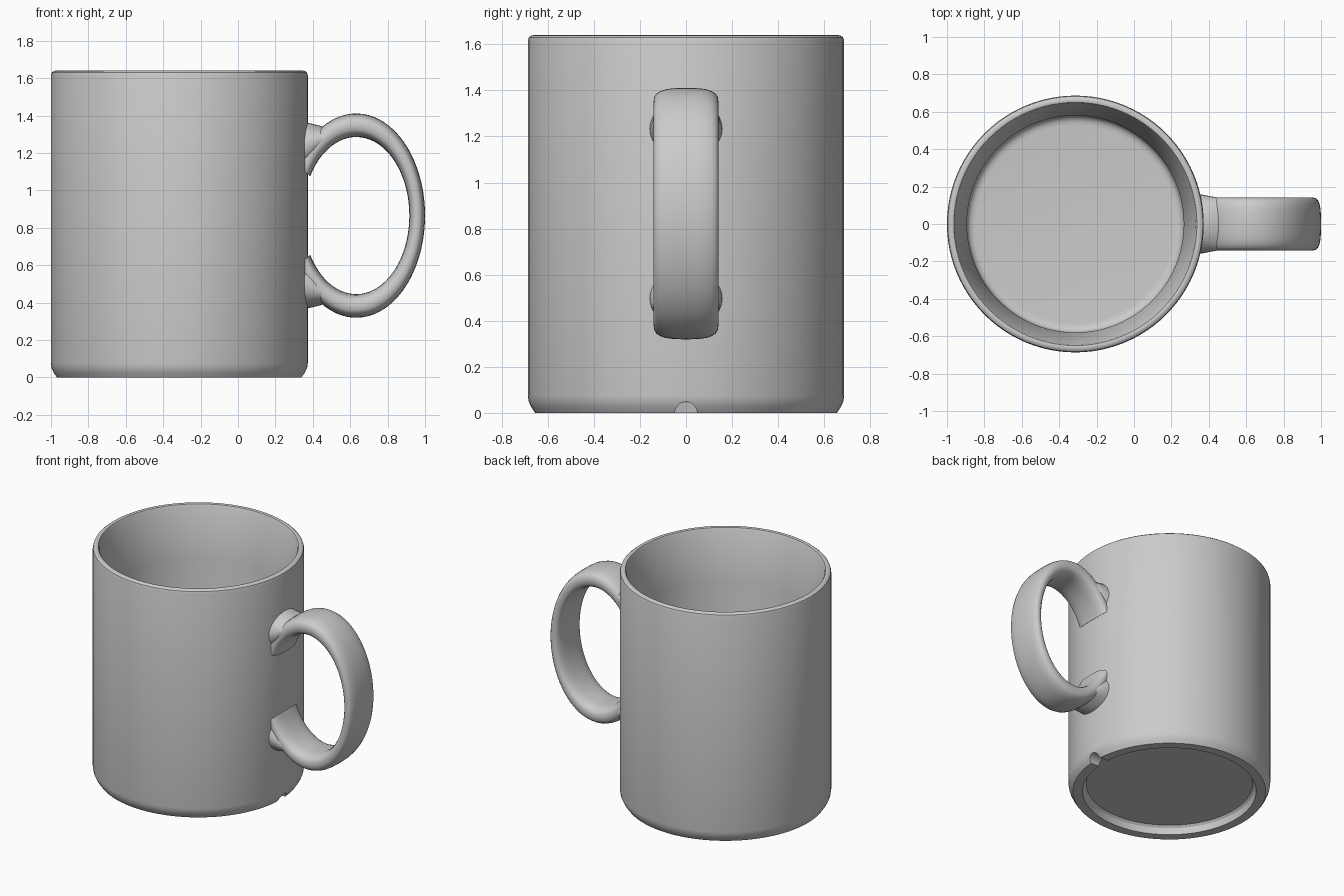
import bpy, bmesh
from math import cos, sin, pi, radians
from mathutils import Vector

if "Cube" in bpy.data.objects:
    bpy.data.objects.remove(bpy.data.objects["Cube"])

CX, SEG = -0.3135, 96          # mug axis and roundness


def finish(name, bm, angle=30):
    bmesh.ops.recalc_face_normals(bm, faces=bm.faces)
    me = bpy.data.meshes.new(name)
    bm.to_mesh(me)
    bm.free()
    ob = bpy.data.objects.new(name, me)
    bpy.context.collection.objects.link(ob)
    bpy.ops.object.select_all(action='DESELECT')
    ob.select_set(True)
    bpy.context.view_layer.objects.active = ob
    if angle:
        bpy.ops.object.shade_smooth_by_angle(angle=radians(angle))
    return ob


def loft(rings, closed=False):
    """Skin a list of equal-length point rings; cap the ends when open."""
    bm = bmesh.new()
    vr = [[bm.verts.new(p) for p in r] for r in rings]
    n = len(vr[0])
    for i in range(len(vr) if closed else len(vr) - 1):
        a, b = vr[i], vr[(i + 1) % len(vr)]
        for j in range(n):
            k = (j + 1) % n
            bm.faces.new((a[j], a[k], b[k], b[j]))
    if not closed:
        bm.faces.new(vr[0])
        bm.faces.new(vr[-1])
    return bm


def circle(r, z):
    return [(CX + r * cos(2 * pi * j / SEG), r * sin(2 * pi * j / SEG), z) for j in range(SEG)]


# Mug body: recessed underside, foot, outer wall, rim, inner wall, floor
profile = [(0.565, 0.06), (0.58, 0.045), (0.59, 0.0), (0.655, 0.0), (0.672, 0.025),
           (0.683, 0.05), (0.6865, 0.075), (0.6865, 1.615), (0.682, 1.63), (0.672, 1.638),
           (0.66, 1.64), (0.65, 1.637), (0.644, 1.625), (0.58, 1.28), (0.58, 0.18),
           (0.576, 0.163), (0.566, 0.15), (0.55, 0.142), (0.53, 0.14)]
body = finish("mug_body", loft([circle(r, z) for r, z in profile]), 0)

# Drain notch cut through the foot below the handle
R = 0.048
notch = finish("notch_cutter", loft([[(x, R * cos(pi * j / 12), R * sin(pi * j / 12))
                                      for j in range(24)] for x in (0.2, 0.45)]), 0)
notch.hide_render = True
mod = body.modifiers.new("notch", 'BOOLEAN')
mod.operation, mod.object, mod.solver = 'DIFFERENCE', notch, 'EXACT'
bpy.context.view_layer.objects.active = body
bpy.ops.object.modifier_apply(modifier=mod.name)
bpy.data.objects.remove(notch)
bpy.ops.object.select_all(action='DESELECT')
body.select_set(True)
bpy.ops.object.shade_smooth_by_angle(angle=radians(30))


# Handle: rounded flat band swept round an ellipse, ends buried in the wall
def power(v, e):
    return abs(v) ** e * (1 if v >= 0 else -1)


HX, HZ = 0.632, 0.865
rings = []
for i in range(65):
    t = radians(-150 + 300 * i / 64)
    ring = []
    for j in range(24):
        u = 2 * pi * j / 24
        k, w = power(sin(u), 0.7), power(cos(u), 0.7)
        ring.append((HX + (0.326 + 0.042 * k) * cos(t), 0.141 * w,
                     HZ + (0.483 + 0.063 * k) * sin(t)))
    rings.append(ring)
finish("handle", loft(rings), 40)

# Flared joints where the handle meets the body
for name, s in (("upper_joint", 1), ("lower_joint", -1)):
    rings = []
    for x, dz, hy, hz in ((0.31, 0.36, 0.16, 0.135), (0.365, 0.37, 0.157, 0.127),
                          (0.4, 0.385, 0.15, 0.105), (0.44, 0.405, 0.143, 0.075),
                          (0.48, 0.42, 0.13, 0.045)):
        rings.append([(x, hy * cos(2 * pi * j / 32), HZ + s * (dz + hz * sin(2 * pi * j / 32)))
                      for j in range(32)])
    finish(name, loft(rings), 40)
